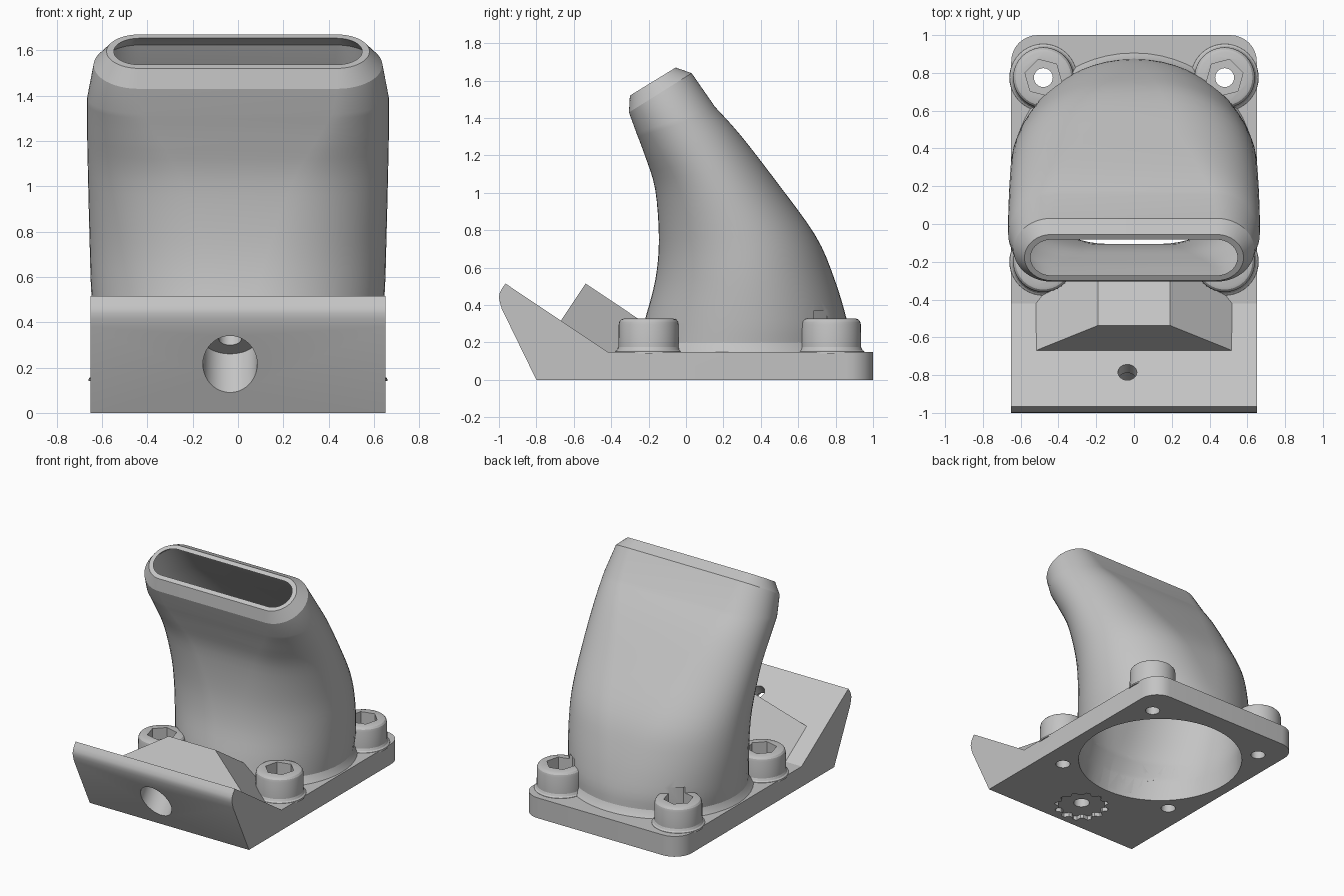
import bpy, bmesh, math
from mathutils import Vector, Matrix

if "Cube" in bpy.data.objects:
    bpy.data.objects.remove(bpy.data.objects["Cube"], do_unlink=True)

grey = bpy.data.materials.new("plain grey")
grey.use_nodes = True
grey.diffuse_color = (0.55, 0.55, 0.55, 1)
grey.node_tree.nodes["Principled BSDF"].inputs["Base Color"].default_value = (0.55, 0.55, 0.55, 1)


def finish(name, bm):
    bmesh.ops.recalc_face_normals(bm, faces=bm.faces)
    mesh = bpy.data.meshes.new(name)
    bm.to_mesh(mesh)
    bm.free()
    mesh.materials.append(grey)
    ob = bpy.data.objects.new(name, mesh)
    bpy.context.collection.objects.link(ob)
    return ob


def skin(name, rings):
    """Solid skinned through a list of equal closed rings."""
    bm = bmesh.new()
    loops = [[bm.verts.new(p) for p in ring] for ring in rings]
    n = len(loops[0])
    for a, b in zip(loops, loops[1:]):
        for i in range(n):
            j = (i + 1) % n
            bm.faces.new((a[i], a[j], b[j], b[i]))
    bm.faces.new(loops[0][::-1])
    bm.faces.new(loops[-1])
    return finish(name, bm)


def circle(x, y, z, r, n=40, turn=0.0):
    return [(x + r * math.cos(turn + math.tau * i / n),
             y + r * math.sin(turn + math.tau * i / n), z) for i in range(n)]


def rod(name, start, axis, r, length):
    """Cylinder from a start point along an axis."""
    turn = Vector((0, 0, 1)).rotation_difference(axis).to_matrix().to_4x4()
    m = Matrix.Translation(start) @ turn
    return skin(name, [[m @ Vector(p) for p in circle(0, 0, z, r)] for z in (0, length)])


# Duct sections: front y, front z, back y, back z, half width, corner radius in x
body = [
    (-0.25, 0.20, 0.875, 0.20, 0.615, 0.61),
    (-0.22, 0.32, 0.86, 0.32, 0.63, 0.60),
    (-0.165, 0.53, 0.79, 0.55, 0.648, 0.57),
    (-0.145, 0.75, 0.69, 0.775, 0.655, 0.51),
    (-0.165, 1.02, 0.476, 1.07, 0.662, 0.42),
    (-0.22, 1.20, 0.29, 1.31, 0.666, 0.32),
    (-0.265, 1.32, 0.155, 1.46, 0.666, 0.25),
]
shoulder = (-0.305, 1.43, 0.03, 1.64, 0.637, 0.20)
mouth = (-0.30, 1.52, -0.055, 1.67, 0.58, 0.145)


def refine(secs, steps=4):
    """Catmull-Rom interpolation of section tuples."""
    out = []
    for i in range(len(secs) - 1):
        four = [secs[max(i - 1, 0)], secs[i], secs[i + 1], secs[min(i + 2, len(secs) - 1)]]
        for k in range(steps):
            t = k / steps
            out.append(tuple(
                0.5 * (2 * b + (c - a) * t + (2 * a - 5 * b + 4 * c - d) * t * t
                       + (3 * b - a - 3 * c + d) * t ** 3)
                for a, b, c, d in zip(*four)))
    return out + [secs[-1]]


def section_ring(sec, inset=0.0, n=28):
    fy, fz, by, bz, w, rx = sec
    mid = Vector((0, (fy + by) / 2, (fz + bz) / 2))
    half = Vector((0, by - fy, bz - fz)) / 2
    half *= 1 - inset / half.length
    w, rx = w - inset, rx - inset
    ring = []
    for side in (1, -1):
        for k in range(n + 1):
            a = math.pi * (k / n - 0.5)
            ring.append(mid + half * side * math.sin(a)
                        + Vector((side * (w - rx + rx * math.cos(a)), 0, 0)))
    return ring


smooth_body = refine(body)
flare = [(-0.31, 0.14, 0.915, 0.14, 0.645, 0.64),
         (-0.285, 0.16, 0.895, 0.16, 0.63, 0.625)]
duct = skin("duct", [section_ring(s) for s in flare + smooth_body + [shoulder, mouth]])

# Hollow inside of the duct
above = (-0.326, 1.563, -0.081, 1.713, 0.58, 0.145)
bore_foot = [(-0.285, z, 0.855, z, 0.57, 0.568) for z in (-0.03, 0.03)]
bore_foot.append((-0.25, 0.17, 0.84, 0.17, 0.572, 0.568))
bore = skin("bore_cutter",
            [section_ring(s) for s in bore_foot]
            + [section_ring(s, 0.04) for s in smooth_body[2:]]
            + [section_ring(s, 0.032) for s in (shoulder, mouth, above)])

# Base plate with raised front lip, rear corners rounded
profile = [(-0.8, 0), (1, 0), (1, 0.15), (-0.42, 0.15), (-0.965, 0.515), (-0.985, 0.487),
           (-0.997, 0.462), (-1, 0.44), (-0.995, 0.415), (-0.985, 0.38)]
bm = bmesh.new()
lip = [bm.verts.new((-0.65, y, z)) for y, z in profile]
face = bm.faces.new(lip)
side = bmesh.ops.extrude_face_region(bm, geom=[face])
bmesh.ops.translate(bm, vec=(1.3, 0, 0),
                    verts=[v for v in side["geom"] if isinstance(v, bmesh.types.BMVert)])
corners = [e for e in bm.edges
           if all(v.co.y > 0.99 for v in e.verts) and abs(e.verts[0].co.x - e.verts[1].co.x) < 0.01]
bmesh.ops.bevel(bm, geom=corners, offset=0.14, segments=8, affect='EDGES', profile=0.5)
plate = finish("base_plate", bm)

# Tapered support block lying on the slope
normal = Vector((0, 0.555, 0.832))
down = Vector((0, 0.832, -0.555))
foot = Vector((0, -0.67, 0.315))


def block_ring(p):
    return [p + normal * h + Vector((x, 0, 0))
            for x, h in ((-0.52, -0.02), (0.52, -0.02), (0.52, 0), (0.19, 0.24), (-0.19, 0.24), (-0.52, 0))]


block = skin("support_block", [block_ring(foot), block_ring(foot + down * 0.5)])

# Screw bosses with rounded rim and filleted foot, plus their hex pockets and holes
boss_profile = [(0.18, 0.14), (0.178, 0.152), (0.168, 0.16), (0.161, 0.175), (0.16, 0.295),
                (0.156, 0.312), (0.147, 0.323), (0.132, 0.328)]
bosses, pockets, holes = [], [], []
for sx, lr in ((1, "left"), (-1, "right")):
    for y, fb in ((-0.2, "front"), (0.775, "rear")):
        x = sx * 0.48
        bosses.append(skin(f"{fb}_{lr}_boss", [circle(x, y, z, r) for r, z in boss_profile]))
        pockets.append(skin("hex_cutter", [circle(x, y, z, 0.1, 6, sx * 0.25) for z in (0.21, 0.37)]))
        holes.append(skin("screw_cutter", [circle(x, y, z, 0.05, 24) for z in (-0.05, 0.3)]))

# Angled counterbored hole through the lip
seat = Vector((-0.035, -0.83, 0.327))
lip_cutters = [rod("lip_hole_cutter", seat - normal * 0.02, normal, 0.05, 0.3),
               rod("counterbore_cutter", seat, -normal, 0.12, 0.5)]

# Toothed pocket with a centre hole in the underside
gear = []
for i in range(48):
    r = 0.19 if i % 4 < 2 else 0.16
    a = math.tau * i / 48
    gear.append((r * math.cos(a), -0.57 + r * math.sin(a)))
lip_cutters.append(skin("toothed_cutter", [[(x, y, z) for x, y in gear] for z in (-0.03, 0.03)]))
lip_cutters.append(skin("centre_hole_cutter", [circle(0, -0.57, z, 0.055, 24) for z in (-0.03, 0.13)]))


def cut(ob, cutters):
    for c in cutters:
        mod = ob.modifiers.new("cut", 'BOOLEAN')
        mod.operation = 'DIFFERENCE'
        mod.solver = 'EXACT'
        mod.object = c
    bpy.context.view_layer.update()
    done = bpy.data.meshes.new_from_object(ob.evaluated_get(bpy.context.evaluated_depsgraph_get()))
    ob.modifiers.clear()
    ob.data = done


cut(duct, [bore] + pockets + holes)
cut(plate, [bore] + holes + lip_cutters)
cut(block, [bore] + holes)
for boss, pocket, hole in zip(bosses, pockets, holes):
    cut(boss, [bore, pocket, hole])
for c in [bore] + pockets + holes + lip_cutters:
    bpy.data.objects.remove(c, do_unlink=True)

# Smooth shading with sharp edges kept
bpy.ops.object.select_all(action='DESELECT')
for ob in [duct, plate, block] + bosses:
    ob.select_set(True)
bpy.context.view_layer.objects.active = duct
bpy.ops.object.shade_smooth_by_angle(angle=math.radians(22))
